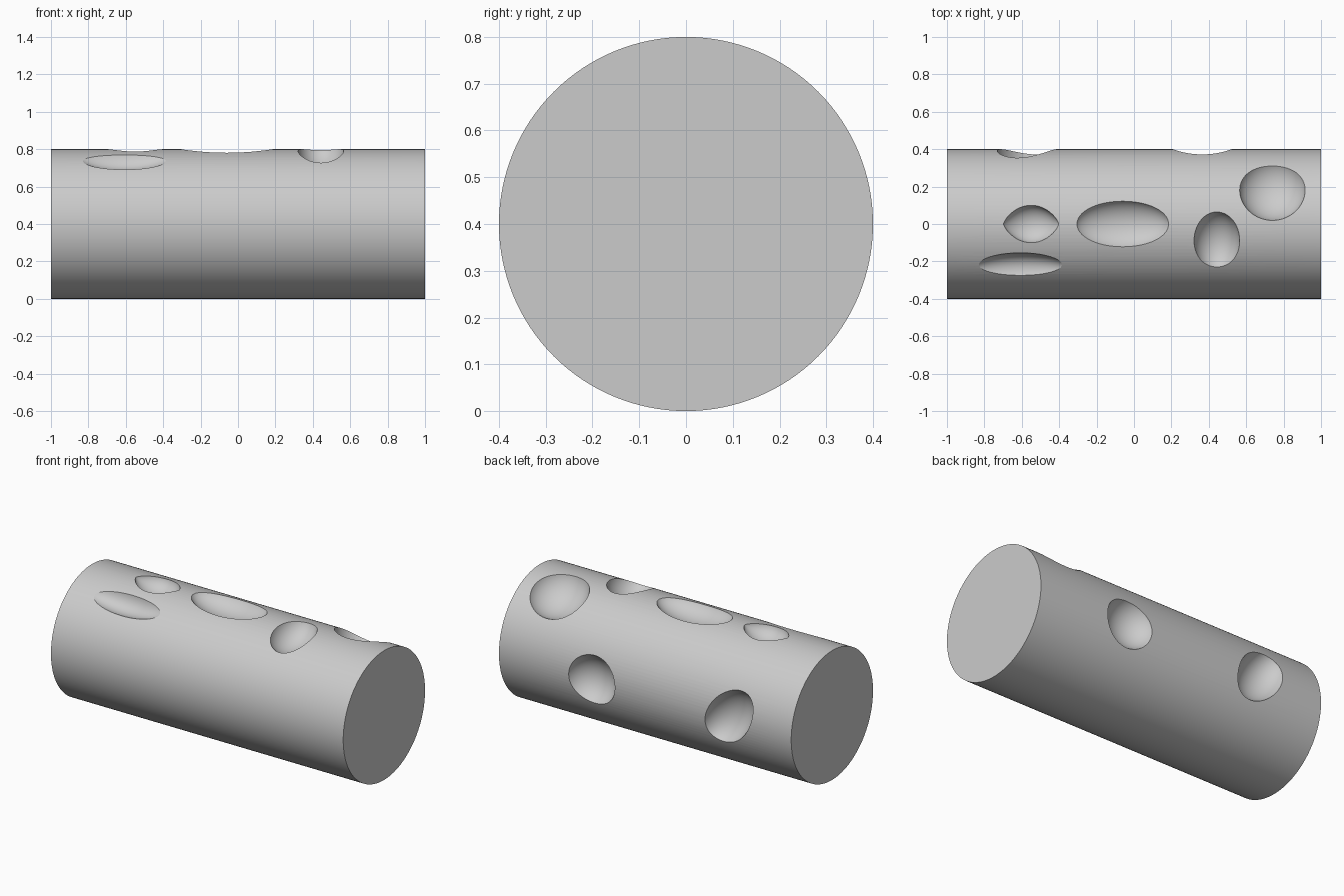
import bpy, bmesh
from math import sin, cos, sqrt, radians
from mathutils import Matrix, Vector

R = 0.4
cube = bpy.data.objects.get("Cube")
if cube:
    bpy.data.objects.remove(cube, do_unlink=True)

grey = bpy.data.materials.new("plain grey")
grey.use_nodes = True
grey.diffuse_color = (0.6, 0.6, 0.6, 1)
grey.node_tree.nodes["Principled BSDF"].inputs["Base Color"].default_value = (0.6, 0.6, 0.6, 1)


def make_object(name, bm):
    mesh = bpy.data.meshes.new(name)
    bm.to_mesh(mesh)
    bm.free()
    mesh.materials.append(grey)
    obj = bpy.data.objects.new(name, mesh)
    bpy.context.collection.objects.link(obj)
    return obj


def drop(v):
    """How far the round surface falls away at sideways distance v."""
    return R - sqrt(R * R - v * v)


def add_dimple(bm, x, angle, a, b, depth, lift, spin=0, point=0):
    """Ellipsoid cutter whose cut has half sizes a (along) and b (around)."""
    ang, s = radians(angle), radians(spin)
    n = Vector((0, sin(ang), cos(ang)))
    t = Vector((0, cos(ang), -sin(ang)))
    u = Vector((1, 0, 0))
    along = u * cos(s) - t * sin(s)
    around = u * sin(s) + t * cos(s)
    c = depth + lift
    half_a = a / sqrt(1 - ((lift + drop(a * sin(s))) / c) ** 2)
    half_b = b / sqrt(1 - ((lift + drop(b * cos(s))) / c) ** 2)
    centre = Vector((x, 0, R)) + n * (R + lift)
    ball = bmesh.ops.create_uvsphere(bm, u_segments=64, v_segments=40, radius=1)
    for v in ball["verts"]:
        # Sphere poles run lengthways; "point" sharpens both ends
        pinch = max(0, 1 - v.co.z ** 2) ** point
        v.co = (centre + along * (v.co.z * half_a) + around * (v.co.x * pinch * half_b)
                + n * (v.co.y * pinch * c))


# Solid round bar lying along x
bm = bmesh.new()
bmesh.ops.create_cone(bm, cap_ends=True, segments=128, radius1=R, radius2=R, depth=2,
                      matrix=Matrix.Translation((0, 0, R)) @ Matrix.Rotation(radians(90), 4, "Y"))
bar = make_object("bar", bm)

# Scooped dimples around the bar
bm = bmesh.new()
add_dimple(bm, -0.06, 0, 0.245, 0.122, 0.08, 0.03)
add_dimple(bm, -0.55, 0, 0.148, 0.10, 0.08, 0.002, point=0.25)
add_dimple(bm, -0.607, -33, 0.222, 0.072, 0.045, 0.1)
add_dimple(bm, 0.443, -12.9, 0.122, 0.151, 0.10, 0.03)
add_dimple(bm, 0.74, 26.8, 0.175, 0.163, 0.11, 0.04)
add_dimple(bm, 0.365, 90, 0.158, 0.147, 0.11, 0.04)
add_dimple(bm, -0.57, 87, 0.134, 0.19, 0.11, 0.03, spin=35)
bmesh.ops.recalc_face_normals(bm, faces=bm.faces)
cutter = make_object("dimple_cutter", bm)
cutter.hide_render = True

cut = bar.modifiers.new("dimples", "BOOLEAN")
cut.operation = "DIFFERENCE"
cut.solver = "EXACT"
cut.object = cutter
bpy.ops.object.select_all(action="DESELECT")
bpy.context.view_layer.objects.active = bar
bar.select_set(True)
bpy.ops.object.modifier_apply(modifier=cut.name)
bpy.data.objects.remove(cutter, do_unlink=True)
bpy.ops.object.shade_smooth_by_angle(angle=radians(20))
